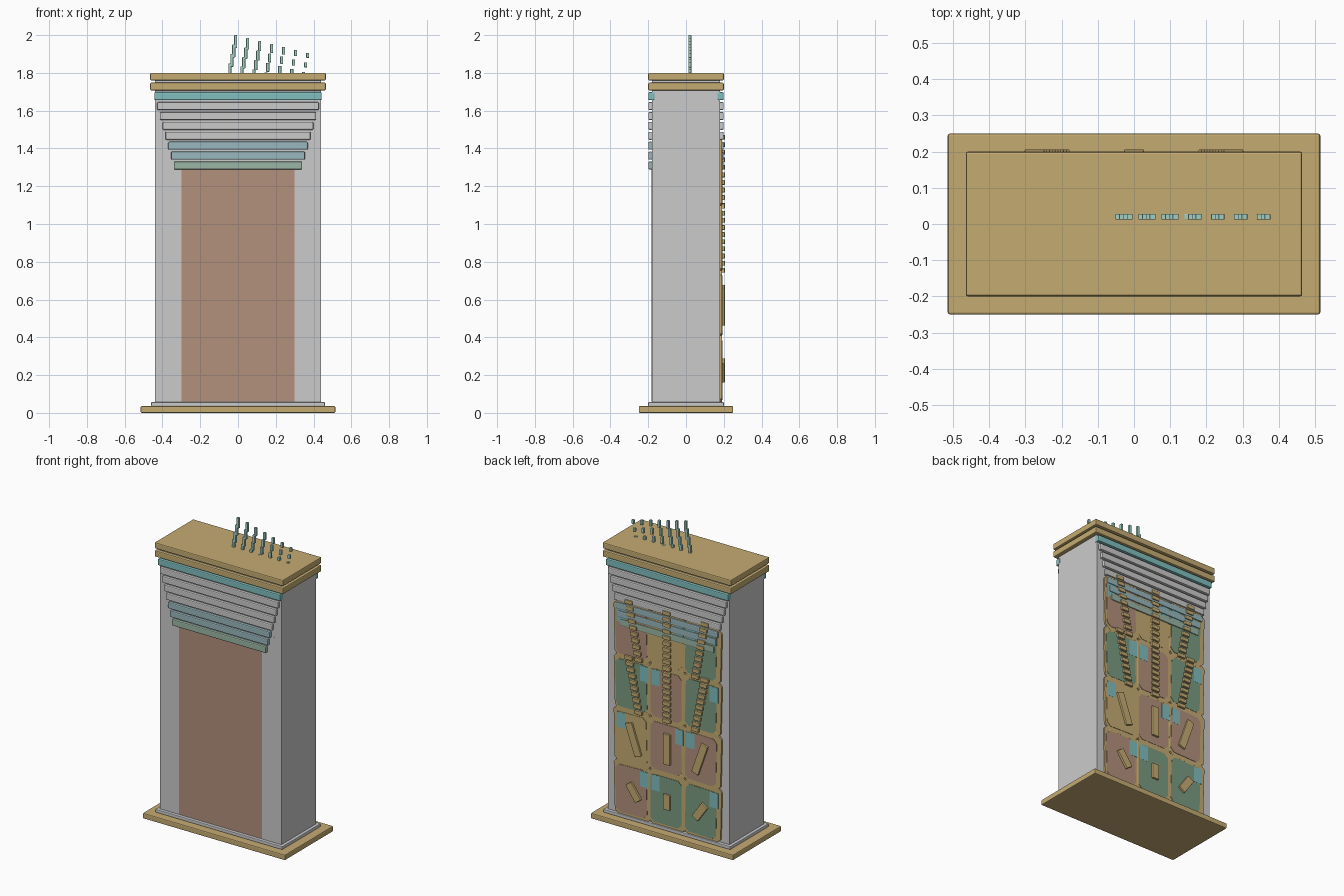
import bpy, math

if "Cube" in bpy.data.objects:
    bpy.data.objects.remove(bpy.data.objects["Cube"])

def mat(name, r, g, b):
    m = bpy.data.materials.new(name)
    m.diffuse_color = (r, g, b, 1)
    m.use_nodes = True
    m.node_tree.nodes["Principled BSDF"].inputs["Base Color"].default_value = m.diffuse_color
    return m

GOLD = mat("gold", .56, .41, .17)
BROWN = mat("brown", .45, .28, .20)
TEAL = mat("teal", .22, .52, .52)
BLUE = mat("blue_grey", .32, .48, .52)
GREEN = mat("green", .20, .33, .22)
SAGE = mat("sage", .33, .47, .38)
MINT = mat("mint", .36, .62, .54)

def mesh_obj(name, verts, faces, m, bevel):
    me = bpy.data.meshes.new(name)
    me.from_pydata(verts, [], faces)
    ob = bpy.data.objects.new(name, me)
    bpy.context.collection.objects.link(ob)
    if m:
        me.materials.append(m)
    if bevel:
        b = ob.modifiers.new("soft_edge", 'BEVEL')
        b.width, b.segments = bevel, 2
    return ob

def plate(name, outline, y0, y1, m=None, bevel=0.0):
    """Extrude an x-z outline (counter-clockwise seen from the front) from y0 to y1."""
    n = len(outline)
    verts = [(x, y, z) for y in (y0, y1) for x, z in outline]
    faces = [tuple(range(n)), tuple(range(2 * n - 1, n - 1, -1))]
    faces += [(i, i + n, (i + 1) % n + n, (i + 1) % n) for i in range(n)]
    return mesh_obj(name, verts, faces, m, bevel)

def box(name, x0, x1, y0, y1, z0, z1, m=None, bevel=0.0):
    return plate(name, [(x0, z0), (x1, z0), (x1, z1), (x0, z1)], y0, y1, m, bevel)

def turned(pts, cx, cz, a):
    c, s = math.cos(a), math.sin(a)
    return [(cx + x * c - z * s, cz + x * s + z * c) for x, z in pts]

def tile_outline(w, h, cut):
    """Rectangle with clipped corners."""
    return [(-w + cut, -h), (w - cut, -h), (w, -h + cut), (w, h - cut),
            (w - cut, h), (-w + cut, h), (-w, h - cut), (-w, -h + cut)]

# base, body and top slabs
box("base_plate", -.515, .515, -.25, .25, 0, .036, GOLD, .006)
box("base_step", -.46, .46, -.2, .2, .036, .057, None, .004)
box("body", -.44, .44, -.18, .18, .057, 1.705)
box("lower_cornice", -.465, .465, -.2, .2, 1.707, 1.748, GOLD, .006)
box("cornice_core", -.44, .44, -.18, .18, 1.70, 1.77)
box("upper_cornice", -.465, .465, -.2, .2, 1.76, 1.80, GOLD, .006)

# front panels
box("front_panel", -.39, .39, -.181, -.17, .06, 1.40)
box("front_inlay", -.30, .30, -.182, -.17, .06, 1.29, BROWN)

# stepped strips on front and back, narrowing downward
strip_mats = [TEAL, None, None, None, None, BLUE, BLUE, SAGE]
for i, m in enumerate(strip_mats):
    w = .443 - .0147 * i
    z = 1.677 - .0525 * i
    inner = .165 if i == 0 else .177
    for side, s in (("front", -1), ("back", 1)):
        y0, y1 = sorted((s * inner, s * .199))
        box(f"{side}_strip_{i}", -w, w, y0, y1, z - .021, z + .021, m, .006)

# back tiles: gold backing, coloured face, teal patch and slanted bar or ladder
face_mats = [[BROWN, GREEN, GREEN], [GOLD, BROWN, BROWN],
             [GREEN, BROWN, GREEN], [BROWN, GOLD, GREEN]]
half_len = [.05, .10, .17, .18]
bar_z = [.225, .57, .925, 1.28]
for r in range(4):
    for c, side in enumerate((1, 0, -1)):
        cx, cz = side * .252, .235 + .345 * r
        a = -side * math.radians(1.5)
        off = .0008 * ((r + c) % 2)
        plate(f"tile_{r}_{c}", turned(tile_outline(.135, .195, .04), cx, cz, a),
              .178, .190 + off, GOLD, .002)
        plate(f"tile_face_{r}_{c}",
              turned(tile_outline(.112, .155, .025), cx + .01, cz - .01, a),
              .180, .1925 + off, face_mats[r][c])
        px = cx + (.085 if (r + c) % 2 else -.085)
        box(f"tile_patch_{r}_{c}", px - .03, px + .03, .18, .1932 + off,
            cz + .04, cz + .14, TEAL)
        # bars lean outward at the top
        bx, bz, h = side * .24, bar_z[r], half_len[r]
        lean = side * .035
        if r < 2:
            ang = -math.atan2(lean, h)
            L = math.hypot(lean, h)
            plate(f"bar_{r}_{c}", turned([(-.025, -L), (.025, -L), (.025, L), (-.025, L)],
                                         bx, bz, ang), .185, .206, GOLD, .003)
        else:
            n = 10
            for k in range(n):
                t = 2 * k / (n - 1) - 1
                x, z = bx + lean * t, bz + h * t
                box(f"rung_{r}_{c}_{k}", x - .027, x + .027, .185, .206,
                    z - .0125, z + .0125, GOLD, .003)

# row of leaning stepped spikes on the roof
for i in range(7):
    top_x = -.012 + .0635 * i
    half = .034 - .0035 * i
    top_z = 2.0 - .0157 * i - half
    for k in range(5):
        x, z = top_x - .0105 * k, top_z - .05 * k
        if z + half < 1.755:
            continue
        box(f"spike_{i}_{k}", x - .008, x + .008, .012, .028,
            max(z - half, 1.75), z + half, MINT, .002)
